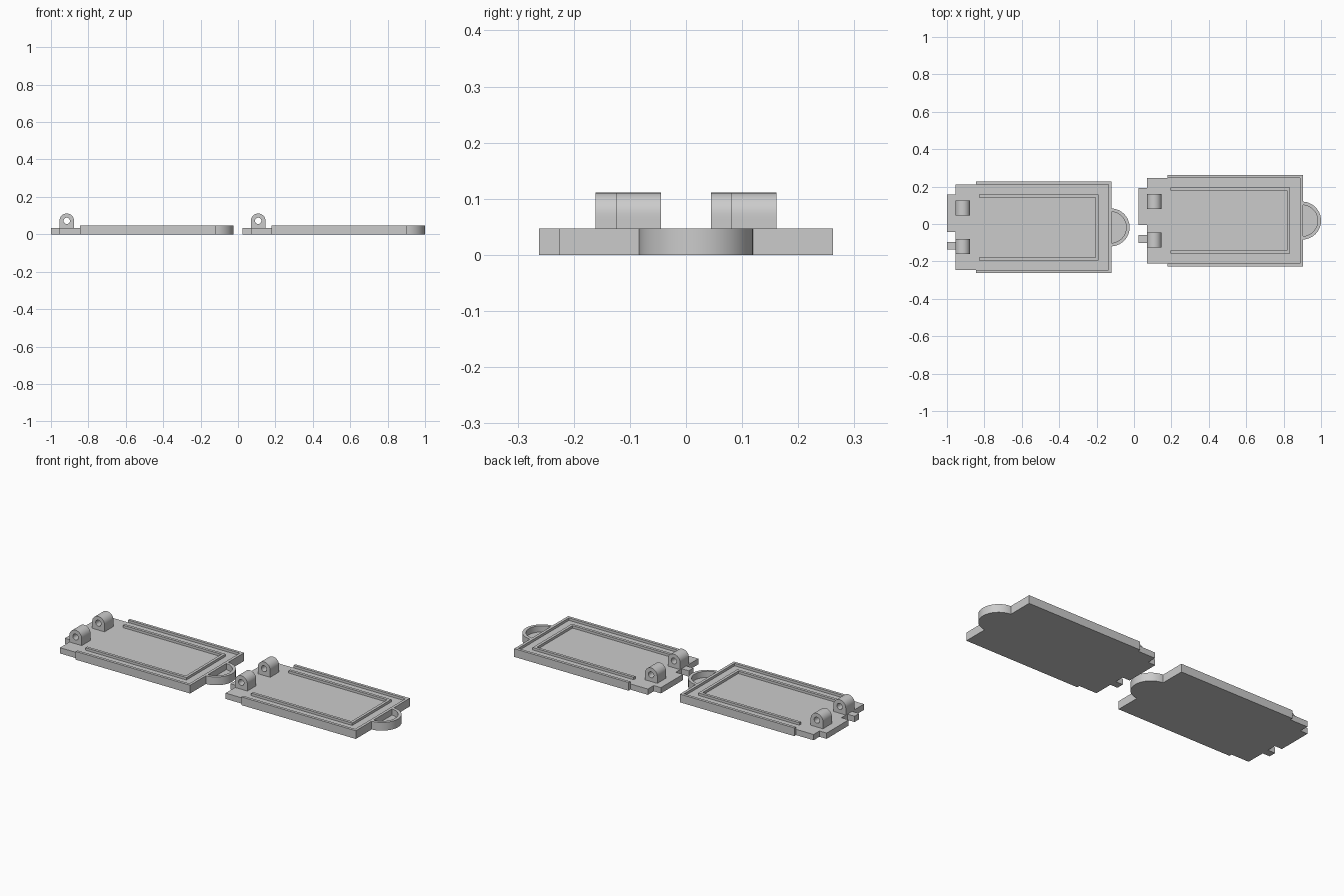
import bpy, bmesh, math

if "Cube" in bpy.data.objects:
    bpy.data.objects.remove(bpy.data.objects["Cube"])

grey = bpy.data.materials.new("plain_grey")
grey.diffuse_color = (0.6, 0.6, 0.6, 1)
grey.use_nodes = True
grey.node_tree.nodes["Principled BSDF"].inputs["Base Color"].default_value = grey.diffuse_color

FLOOR, RIM = 0.033, 0.047      # floor height and rim height


def finish(name, bm):
    bmesh.ops.recalc_face_normals(bm, faces=bm.faces)
    me = bpy.data.meshes.new(name)
    bm.to_mesh(me)
    bm.free()
    me.materials.append(grey)
    me.shade_smooth()
    me.set_sharp_from_angle(angle=math.radians(30))
    ob = bpy.data.objects.new(name, me)
    bpy.context.collection.objects.link(ob)
    return ob


def prism(name, outline, z0, z1):
    """Extrude a flat outline from z0 up to z1."""
    bm = bmesh.new()
    face = bm.faces.new([bm.verts.new((x, y, z0)) for x, y in outline])
    top = bmesh.ops.extrude_face_region(bm, geom=[face], use_keep_orig=True)["geom"]
    for v in top:
        if isinstance(v, bmesh.types.BMVert):
            v.co.z = z1
    return finish(name, bm)


def u_strip(x0, x1, y, t):
    """U-shaped outline open toward -x."""
    return [(x0, -y), (x1, -y), (x1, y), (x0, y),
            (x0, y - t), (x1 - t, y - t), (x1 - t, -y + t), (x0, -y + t)]


def arc(cx, r, x_min, n=32):
    """Arc bulging to +x, ending where it meets x_min."""
    a = math.acos((x_min - cx) / r)
    return [(cx + r * math.cos(-a + 2 * a * i / n), r * math.sin(-a + 2 * a * i / n))
            for i in range(n + 1)]


def lug(name, cx, cz, r, hole, y0, y1, n=32):
    """Round-topped block with a hole along y."""
    bm = bmesh.new()
    loops = []
    for y in (y0, y1):
        inner, outer = [], []
        for i in range(n):
            c, s = math.cos(2 * math.pi * i / n), math.sin(2 * math.pi * i / n)
            k = r if s > -1e-6 else r / max(abs(c), abs(s))
            inner.append(bm.verts.new((cx + hole * c, y, cz + hole * s)))
            outer.append(bm.verts.new((cx + k * c, y, cz + k * s)))
        loops.append((inner, outer))
    (ia, oa), (ib, ob) = loops
    for p, q in ((ia, oa), (oa, ob), (ob, ib), (ib, ia)):
        for i in range(n):
            j = (i + 1) % n
            bm.faces.new((p[i], p[j], q[j], q[i]))
    return finish(name, bm)


def cover(side):
    """One cover, y centred on its own middle line."""
    parts = []
    # floor plate with the two hinge-side tabs
    parts.append(prism(side + "_floor", [
        (0.888, -0.228), (0.888, 0.228), (0.069, 0.228), (0.069, 0.175),
        (0.0235, 0.175), (0.0235, -0.024), (0.069, -0.024), (0.069, -0.077),
        (0.0235, -0.077), (0.0235, -0.119), (0.069, -0.119), (0.069, -0.228)], 0, FLOOR))
    # outer rim wall and inner ridge
    parts.append(prism(side + "_rim", u_strip(0.18, 0.904, 0.244, 0.016), 0, RIM))
    parts.append(prism(side + "_ridge", u_strip(0.195, 0.834, 0.177, 0.016), FLOOR, RIM))
    # half-round finger pull: thin floor and upright lip
    outer, inner = arc(0.8985, 0.1015, 0.904), arc(0.8985, 0.0835, 0.904)
    parts.append(prism(side + "_pull_lip", outer + inner[::-1], 0, RIM))
    parts.append(prism(side + "_pull_floor", inner, 0, 0.012))
    # pierced hinge lugs
    for tag, y0 in (("back", 0.063), ("front", -0.143)):
        parts.append(lug(f"{side}_{tag}_lug", 0.108, FLOOR + 0.039, 0.039, 0.017,
                         y0, y0 + 0.08))
    return parts


for side, dx, dy in (("right", 0, 0.018), ("left", -1.0235, -0.018)):
    for ob in cover(side):
        ob.location = (dx, dy, 0)
